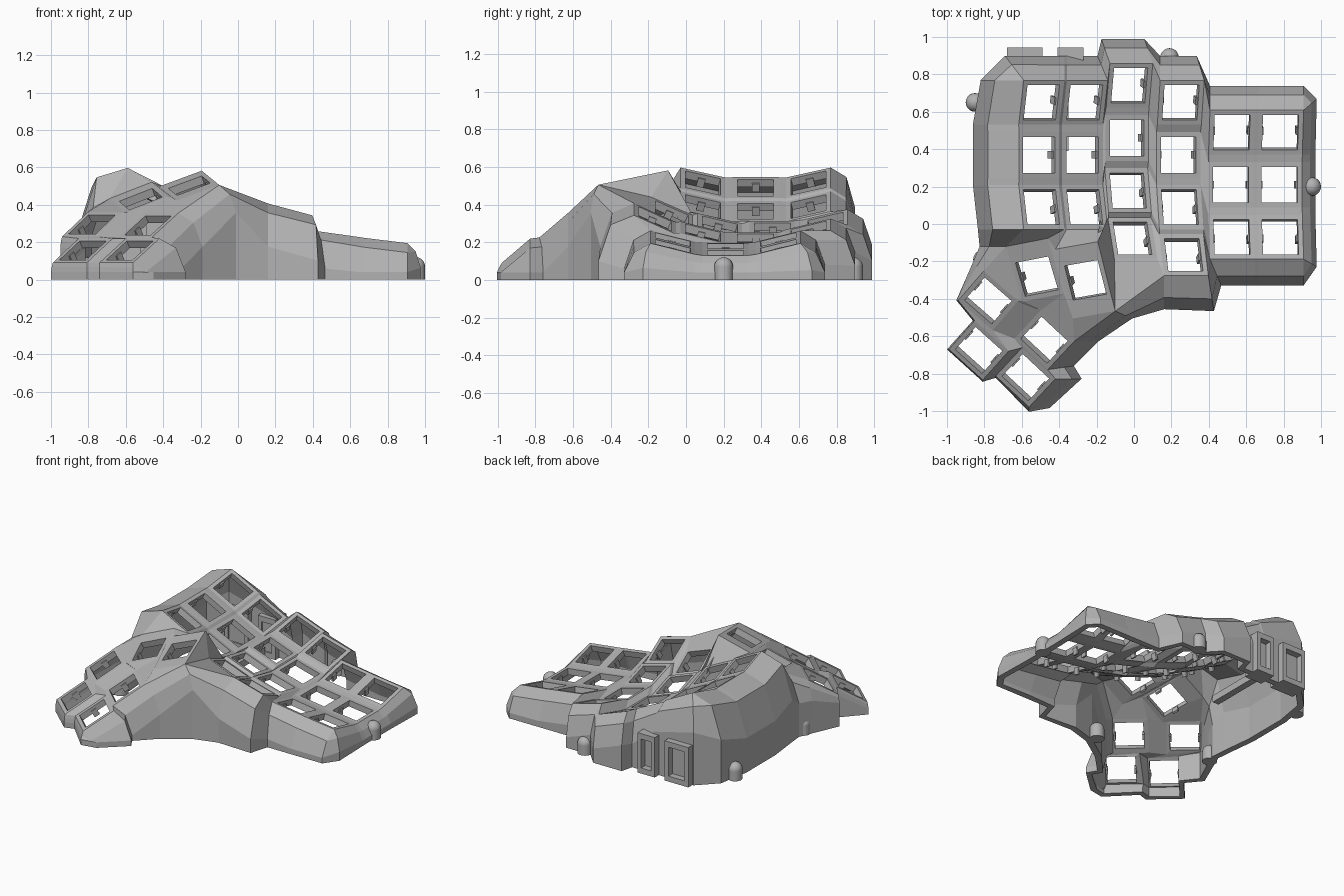
import bpy, bmesh
from math import radians, tan
from mathutils import Matrix, Vector

cube = bpy.data.objects.get("Cube")
if cube:
    bpy.data.objects.remove(cube)

grey = bpy.data.materials.new("matte_grey")
grey.use_nodes = True
grey.diffuse_color = (0.45, 0.45, 0.45, 1)
grey.node_tree.nodes["Principled BSDF"].inputs["Base Color"].default_value = (0.45, 0.45, 0.45, 1)

HALF, HOLE, LONG = 0.122, 0.096, 0.195
CORNERS = {"tl": (-1, 1), "tr": (1, 1), "br": (1, -1), "bl": (-1, -1)}


def make_object(name, bm):
    mesh = bpy.data.meshes.new(name)
    bm.to_mesh(mesh)
    bm.free()
    mesh.materials.append(grey)
    obj = bpy.data.objects.new(name, mesh)
    bpy.context.collection.objects.link(obj)
    return obj


def add_box(bm, centre, size, place=Matrix()):
    m = place @ Matrix.Translation(centre) @ Matrix.Diagonal((*size, 1))
    bmesh.ops.create_cube(bm, size=1, matrix=m)


def key_matrix(pos, turn, roll, pitch):
    return (Matrix.Translation(pos) @ Matrix.Rotation(radians(turn), 4, "Z")
            @ Matrix.Rotation(radians(roll), 4, "Y") @ Matrix.Rotation(radians(pitch), 4, "X"))


# Finger columns: x, roll, back row y, heights from back to front
columns = {
    "A": (-0.507, 27, 0.65, (0.515, 0.49, 0.515)),
    "B": (-0.275, 26, 0.65, (0.39, 0.365, 0.39)),
    "C": (-0.037, 20, 0.74, (0.305, 0.27, 0.285, 0.35)),
    "D": (0.238, 15, 0.65, (0.265, 0.22, 0.25, 0.325)),
    "E": (0.518, 8, 0.49, (0.215, 0.18, 0.215)),
    "F": (0.778, 7, 0.49, (0.18, 0.145, 0.18)),
}
keys = {}
for name, (x, roll, y, heights) in columns.items():
    for r, z in enumerate(heights):
        lean = (z - heights[1]) * tan(radians(roll))
        step = 0.28 * r - (0.025 if r == 3 else 0)
        keys[name + str(r)] = key_matrix((x + lean, y - step, z), 0, roll, (14, 0, -14, -25)[r])

# Thumb keys
for i, (pos, turn, roll, pitch) in enumerate([
        ((-0.26, -0.30, 0.502), 10, -20, 12), ((-0.52, -0.28, 0.43), 11, -21, 15),
        ((-0.78, -0.41, 0.295), -41, 0, 32), ((-0.48, -0.62, 0.29), -43, 0, 32),
        ((-0.83, -0.675, 0.155), -42, 0, 32), ((-0.58, -0.82, 0.155), -43, 0, 32)]):
    keys["T" + str(i + 1)] = key_matrix(pos, turn, roll, pitch)

# Key frames with square openings; two thumb frames are longer
long_sides = {"T1": (LONG, LONG), "T2": (HALF, LONG)}
shell = bmesh.new()
V = {}
for name, m in keys.items():
    front, back = long_sides.get(name, (HALF, HALF))
    outer, inner = [], []
    for c, (sx, sy) in CORNERS.items():
        V[name + c] = shell.verts.new(m @ Vector((sx * HALF, back if sy > 0 else -front, 0)))
        outer.append(V[name + c])
        inner.append(shell.verts.new(m @ Vector((sx * HOLE, sy * HOLE, 0))))
    for i in range(4):
        j = (i + 1) % 4
        shell.faces.new((outer[j], outer[i], inner[i], inner[j]))


def web(names):
    shell.faces.new([V[n] for n in names.split()])


def web_rows(a, b):
    web(f"{a}bl {b}tl {b}tr {a}br")


def web_sides(a, b):
    web(f"{a}tr {a}br {b}bl {b}tl")


def web_cross(a, b, c, d):
    web(f"{a}br {c}tr {d}tl {b}bl")


# Webbing inside and between columns
for name, column in columns.items():
    for r in range(len(column[3]) - 1):
        web_rows(f"{name}{r}", f"{name}{r + 1}")
for a, b in zip("ABCDE", "BCDEF"):
    for r in range(4 if a == "C" else 3):
        web_sides(f"{a}{r}", f"{b}{r}")
        if r:
            web_cross(f"{a}{r - 1}", f"{b}{r - 1}", f"{a}{r}", f"{b}{r}")

# Webbing of the thumb cluster and its bridge to the columns
web_sides("T2", "T1")
web_sides("T3", "T4")
web_sides("T5", "T6")
web_rows("T3", "T5")
web_rows("T4", "T6")
web_cross("T3", "T4", "T5", "T6")
for names in (
        "T2tl T3tl T3tr T2bl", "T2bl T3tr T4tl", "T2bl T4tl T2br", "T2br T4tl T4tr T1bl",
        "T1bl T4tr T1br", "A2bl T2tl T2tr A2br", "A2br T2tr T1tl B2bl", "B2bl T1tl T1tr B2br",
        "B2br T1tr C3tl", "B2br C3tl C2bl", "T1tr C3bl C3tl", "T1tr T1br C3bl",
        "C3bl T1br D3bl C3br", "D2br D3tr E2bl", "D3tr D3br E2bl"):
    web(names)

# Outline of the key field, clockwise, with the sideways reach of the wall foot
flares = [
    (-0.245, 0, "A2bl A2tl A1bl A1tl A0bl"), (-0.23, 0, "A0tl"), (-0.1, 0.13, "A0tl"),
    (0, 0.13, "A0tr B0tl"), (-0.055, 0.13, "B0tr"), (-0.045, 0.13, "C0tl C0tr"), (0, 0.13, "D0tl"),
    (-0.04, 0.13, "D0tr"), (0, 0.13, "E0tl E0tr F0tl F0tr"), (0.07, 0.06, "F0tr"),
    (0.07, 0, "F0br F1tr F1br F2tr"), (0.07, -0.04, "F2br"), (0, -0.14, "F2br F2bl E2br"),
    (0.06, -0.14, "E2bl"), (0.03, -0.19, "D3br"), (0, -0.18, "D3bl"), (0.09, -0.04, "T1br"),
    (0.13, 0, "T4tr"), (0.14, 0.02, "T4br"), (0.14, 0, "T6tr"), (0.11, -0.005, "T6br"),
    (0, -0.025, "T6br"), (0, -0.01, "T6bl T5br"), (-0.01, 0, "T5bl T5tl T3bl"),
    (-0.06, 0.04, "T3tl"), (-0.14, 0, "T2tl")]
rings = []
for dx, dy, names in flares:
    reach = Vector((dx, dy)).length
    ratio = 0.6 + 0.4 * max(0, reach - 0.05)
    for n in names.split():
        x, y, z = V[n].co
        foot_z = max(0.04, z - 0.05 - reach)
        path = ((x + dx * ratio, y + dy * ratio, z - min(0.05, 0.02 + reach * 0.3)),
                (x + dx, y + dy, foot_z), (x + dx, y + dy, 0))
        rings.append([V[n]] + [shell.verts.new(p) for p in path])
for i, ring in enumerate(rings):
    nxt = rings[(i + 1) % len(rings)]
    for k in range(3):
        corners = dict.fromkeys((ring[k], nxt[k], nxt[k + 1], ring[k + 1]))
        shell.faces.new(list(corners))
bmesh.ops.recalc_face_normals(shell, faces=shell.faces[:])
if sum(f.normal.z * f.calc_area() for f in shell.faces) < 0:
    bmesh.ops.reverse_faces(shell, faces=shell.faces[:])
case = make_object("case_shell", shell)
thick = case.modifiers.new("wall_thickness", "SOLIDIFY")
thick.thickness = 0.045
thick.offset = -1

# Clips at the sides of every opening
clips = bmesh.new()
for m in keys.values():
    for side in (-1, 1):
        add_box(clips, (side * 0.095, 0, -0.047), (0.014, 0.04, 0.05), m)
make_object("switch_clips", clips)

# Domed screw posts along the foot of the wall
posts = bmesh.new()
for x, y in ((-0.85, 0.65), (0.19, 0.89), (0.95, 0.2), (-0.81, -0.19), (-0.05, -0.44)):
    bmesh.ops.create_uvsphere(posts, u_segments=20, v_segments=10, radius=0.05,
                              matrix=Matrix.Translation((x, y, 0.07)))
    bmesh.ops.create_cone(posts, cap_ends=True, segments=20, radius1=0.05, radius2=0.05, depth=0.07,
                          matrix=Matrix.Translation((x, y, 0.035)))
post_obj = make_object("screw_posts", posts)
for p in post_obj.data.polygons:
    p.use_smooth = True
post_obj.data.set_sharp_from_angle(angle=radians(40))

# Framed sockets on the back wall and the board rail behind them
sockets = bmesh.new()
for x, width in ((-0.585, 0.19), (-0.34, 0.14)):
    for side in (-1, 1):
        add_box(sockets, (x + side * (width / 2 - 0.015), 0.88, 0.145), (0.03, 0.13, 0.29))
    for z in (0.02, 0.27):
        add_box(sockets, (x, 0.88, z), (width, 0.13, 0.04))
    add_box(sockets, (x, 0.86, 0.145), (width - 0.04, 0.07, 0.24))
make_object("back_sockets", sockets)
rail = bmesh.new()
add_box(rail, (-0.375, 0.6, 0.05), (0.05, 0.42, 0.05))
make_object("board_rail", rail)
